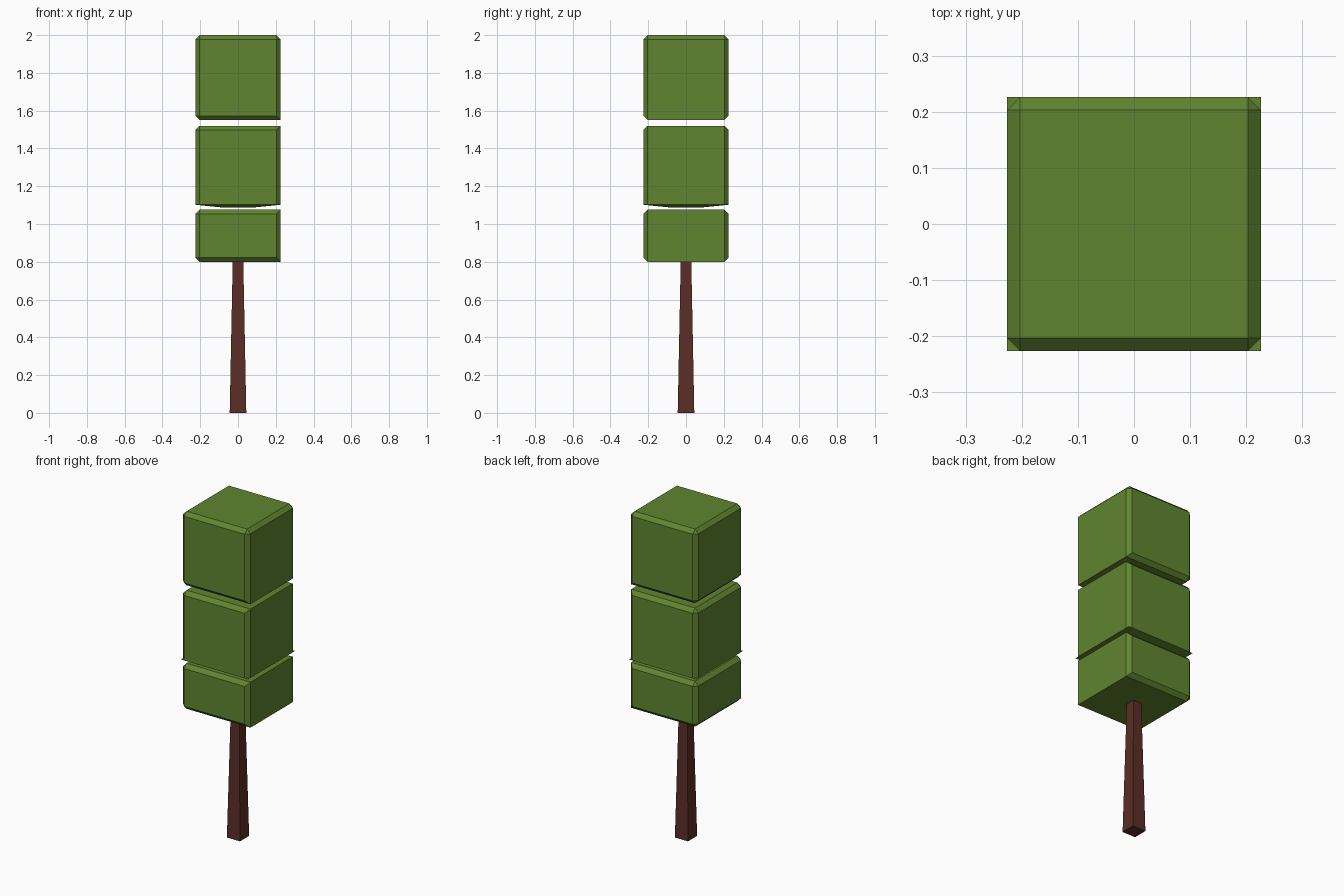
import bpy, bmesh
from mathutils import Matrix, Vector

if "Cube" in bpy.data.objects:
    bpy.data.objects.remove(bpy.data.objects["Cube"])

HALF = 0.226
CHAMFER = 0.023


def make_material(name, color):
    mat = bpy.data.materials.new(name)
    mat.use_nodes = True
    mat.diffuse_color = color
    bsdf = mat.node_tree.nodes["Principled BSDF"]
    bsdf.inputs["Base Color"].default_value = color
    bsdf.inputs["Roughness"].default_value = 0.9
    return mat


def finish(bm, name, mat):
    bmesh.ops.recalc_face_normals(bm, faces=bm.faces)
    mesh = bpy.data.meshes.new(name)
    bm.to_mesh(mesh)
    bm.free()
    mesh.materials.append(mat)
    obj = bpy.data.objects.new(name, mesh)
    bpy.context.collection.objects.link(obj)


def tapered(bm, z0, z1, half0, half1):
    """Square box whose half width goes from half0 to half1."""
    verts = bmesh.ops.create_cube(bm, size=2)["verts"]
    for v in verts:
        top = v.co.z > 0
        half = half1 if top else half0
        v.co = (v.co.x * half, v.co.y * half, z1 if top else z0)


def leaf_block(name, z0, z1, sharp_top, flat_bottom=None):
    bm = bmesh.new()
    tapered(bm, z0, z1, HALF, HALF)
    mid = (z0 + z1) / 2
    edges = []
    for e in bm.edges:
        a, b = (v.co for v in e.verts)
        center = (a + b) / 2
        vertical = abs(a.z - b.z) > 0.1
        left_side = center.x > 0.1
        top = center.z > mid
        if vertical:
            keep = True
        elif top:
            keep = not (sharp_top and left_side)
        else:
            keep = flat_bottom is None and not left_side
        if keep:
            edges.append(e)
    bmesh.ops.bevel(bm, geom=edges, offset=CHAMFER, segments=1,
                    affect='EDGES', profile=0.5)
    # Shallow square underside with a pointed rim
    if flat_bottom is not None:
        tapered(bm, flat_bottom, z0, 0.08, HALF)
    finish(bm, name, green)


green = make_material("leaf green", (0.115, 0.235, 0.029, 1))
brown = make_material("bark brown", (0.105, 0.027, 0.019, 1))

# Trunk
bm = bmesh.new()
tapered(bm, 0, 0.802, 0.044, 0.028)
finish(bm, "trunk", brown)

# Stacked foliage
leaf_block("lower_foliage", 0.80, 1.076, True)
leaf_block("middle_foliage", 1.102, 1.52, True, flat_bottom=1.087)
leaf_block("upper_foliage", 1.55, 2.0, False)
